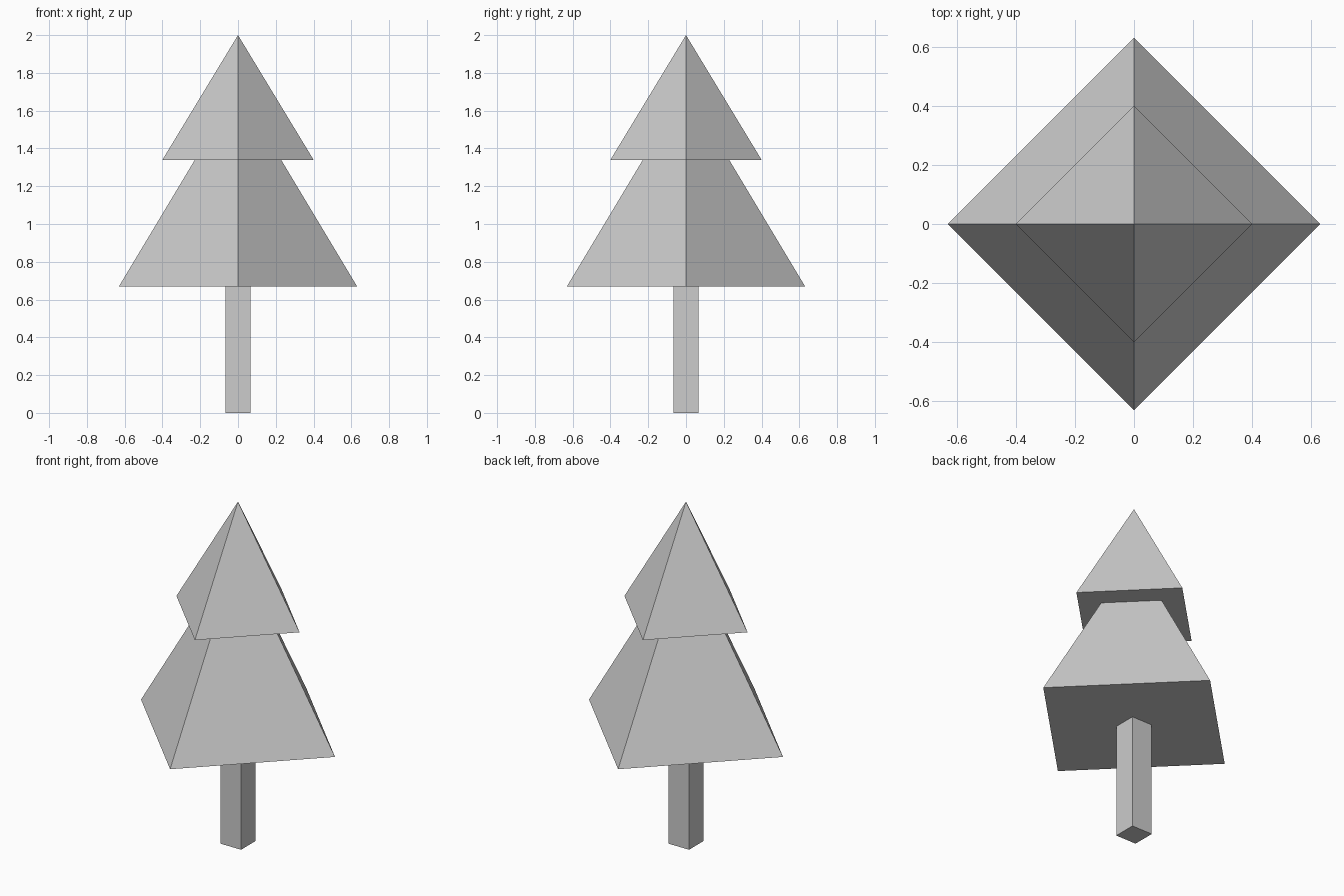
import bpy
import bmesh
from mathutils import Matrix

cube = bpy.data.objects.get("Cube")
if cube:
    bpy.data.objects.remove(cube, do_unlink=True)

# One plain grey for the whole tree
grey = bpy.data.materials.new("light_grey")
grey.use_nodes = True
colour = (0.604, 0.604, 0.604, 1.0)
grey.diffuse_color = colour
grey.node_tree.nodes["Principled BSDF"].inputs["Base Color"].default_value = colour


def finish(name, bm):
    mesh = bpy.data.meshes.new(name)
    bm.to_mesh(mesh)
    bm.free()
    mesh.materials.append(grey)
    obj = bpy.data.objects.new(name, mesh)
    bpy.context.collection.objects.link(obj)
    return obj


def pyramid(name, radius, bottom, top):
    """Four-sided closed pyramid with its corners on the x and y axes."""
    bm = bmesh.new()
    bmesh.ops.create_cone(bm, cap_ends=True, segments=4, radius1=radius,
                          radius2=0, depth=top - bottom,
                          matrix=Matrix.Translation((0, 0, (bottom + top) / 2)))
    bmesh.ops.remove_doubles(bm, verts=bm.verts, dist=0.0001)
    return finish(name, bm)


# Foliage tiers, the lower one running up inside the upper one
pyramid("lower_foliage", 0.63, 0.67, 1.72)
pyramid("upper_foliage", 0.4, 1.34, 2.0)

# Square trunk
height, width = 0.68, 0.134
bm = bmesh.new()
bmesh.ops.create_cube(bm, size=1, matrix=Matrix.Translation((0, 0, height / 2))
                      @ Matrix.Diagonal((width, width, height, 1)))
finish("trunk", bm)
